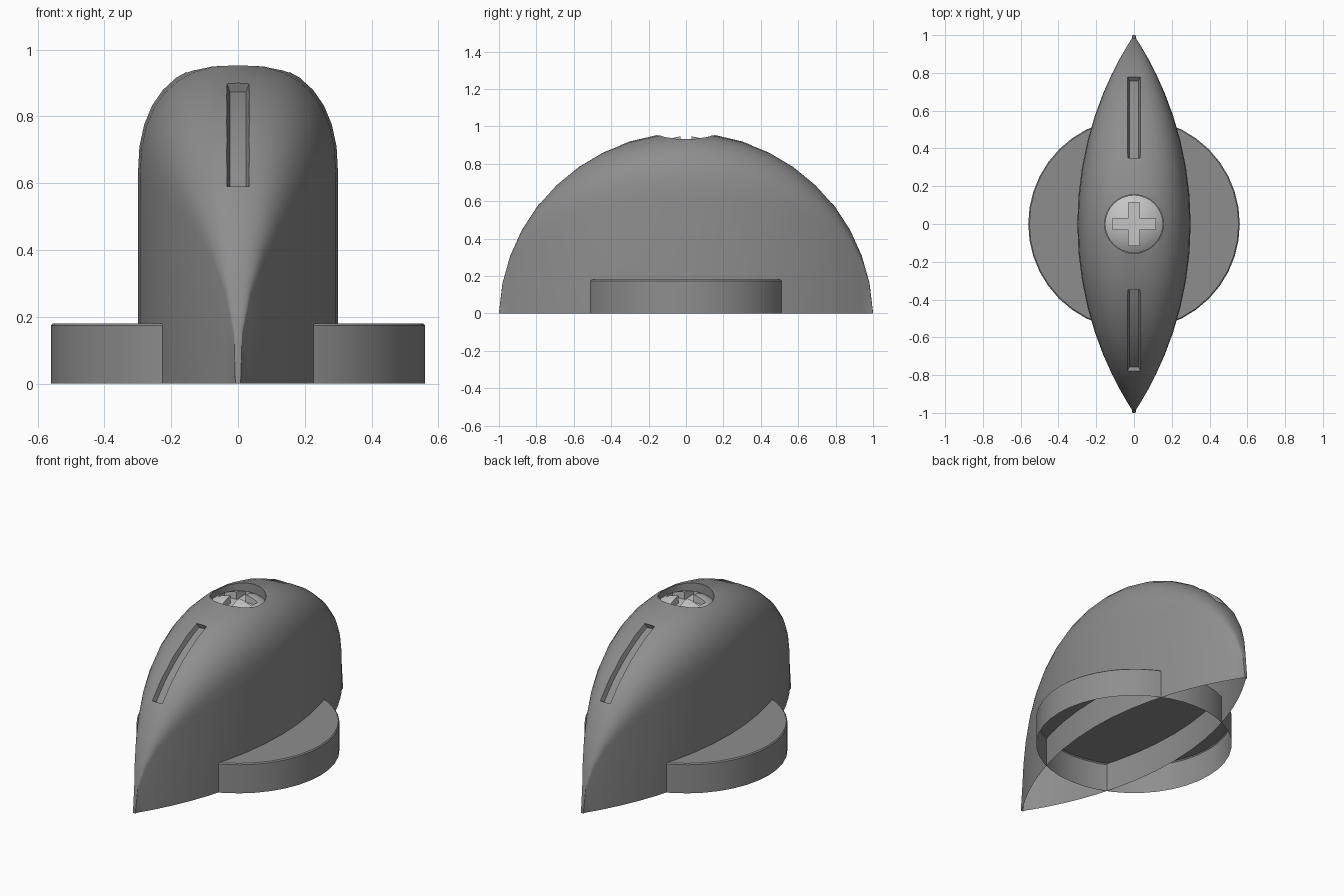
import bpy, bmesh, math

old = bpy.data.objects.get("Cube")
if old:
    bpy.data.objects.remove(old, do_unlink=True)

R, CZ = 1.0006, -0.035      # side outline: circle radius and centre height
FLOOR = 0.86                # floor of the screw hole


def material(name, value):
    m = bpy.data.materials.new(name)
    m.use_nodes = True
    col = (value, value, value, 1)
    m.diffuse_color = col
    m.node_tree.nodes["Principled BSDF"].inputs["Base Color"].default_value = col
    return m


grey = material("body grey", 0.27)
silver = material("screw silver", 0.56)


def make(name, bm, mat=None):
    bmesh.ops.recalc_face_normals(bm, faces=bm.faces)
    me = bpy.data.meshes.new(name)
    bm.to_mesh(me)
    bm.free()
    ob = bpy.data.objects.new(name, me)
    bpy.context.collection.objects.link(ob)
    if mat:
        me.materials.append(mat)
    else:
        ob.hide_render = True
    return ob


def loft(rings, closed=False):
    """Skin equal-length closed rings; cap the ends unless the loft is closed."""
    bm = bmesh.new()
    vs = [[bm.verts.new(p) for p in ring] for ring in rings]
    n = len(rings[0])
    for a, b in zip(vs, vs[1:]):
        for i in range(n):
            j = (i + 1) % n
            bm.faces.new((a[i], a[j], b[j], b[i]))
    if not closed:
        bm.faces.new(vs[0])
        bm.faces.new(vs[-1])
    return bm


def lathe(profile, segments):
    """Stack of circles from (radius, height) pairs."""
    ang = [2 * math.pi * i / segments for i in range(segments)]
    return loft([[(r * math.cos(a), r * math.sin(a), z) for a in ang]
                 for r, z in profile])


def cut(ob, cutters):
    for c in cutters:
        mod = ob.modifiers.new("cut", "BOOLEAN")
        mod.operation, mod.object, mod.solver = "DIFFERENCE", c, "EXACT"
    dg = bpy.context.evaluated_depsgraph_get()
    me = bpy.data.meshes.new_from_object(ob.evaluated_get(dg))
    ob.modifiers.clear()
    ob.data = me
    for c in cutters:
        bpy.data.objects.remove(c, do_unlink=True)


def open_bottom(ob):
    bm = bmesh.new()
    bm.from_mesh(ob.data)
    under = [f for f in bm.faces if all(v.co.z < 1e-4 for v in f.verts)]
    bmesh.ops.delete(bm, geom=under, context="FACES")
    bm.to_mesh(ob.data)
    bm.free()


def smooth(ob, degrees):
    bpy.ops.object.select_all(action="DESELECT")
    ob.select_set(True)
    bpy.context.view_layer.objects.active = ob
    bpy.ops.object.shade_smooth_by_angle(angle=math.radians(degrees))


# Knob body: lens-shaped plan, round side outline, rounded top
def section(angle):
    y, h = R * math.cos(angle), R * math.sin(angle) + CZ
    w = max(math.sqrt(1.817 ** 2 - y * y) - 1.517, 0.008)
    d = min(1.15 * w, 0.9 * h)
    half = []
    for i in range(9):
        t = math.pi / 2 * i / 8
        half.append((w * max(math.cos(t), 0) ** 0.83, h - d + d * math.sin(t) ** 0.83))
    half[-1] = (0, h)
    half.insert(0, (w, 0))
    pts = half + [(-x, z) for x, z in reversed(half[:-1])]
    return [(x, y, z) for x, z in pts]


steps = 20
start = math.radians(2.5)
body = make("knob_body", loft([section(start + (math.pi - 2 * start) * i / steps)
                               for i in range(steps + 1)]), grey)


# Pointer grooves that follow the outline, and the screw hole
def groove(side):
    rings = []
    for i in range(9):
        a = math.radians(38.8 + (69.5 - 38.8) * i / 8)
        ring = []
        for r, w in ((0.97, -0.024), (0.97, 0.024), (1.03, 0.045), (1.03, -0.045)):
            ring.append((w, side * r * math.cos(a), r * math.sin(a) + CZ))
        rings.append(ring)
    return make("groove_cutter", loft(rings))


hole = make("hole_cutter", lathe([(0.155, FLOOR), (0.155, 1.1)], 32))
cut(body, [groove(-1), groove(1), hole])
open_bottom(body)
smooth(body, 32)

# Round base with a slightly eased top edge, open below
base = make("round_base", lathe([(0.56, 0), (0.56, 0.174), (0.554, 0.18)], 40), grey)
open_bottom(base)
smooth(base, 30)

# Domed screw head with a cross recess
dome = [(0.153, FLOOR)]
for i in range(7):
    r = 0.153 * (1 - i / 6) + 0.004
    dome.append((min(r, 0.153), 0.95 - 0.05 * (r / 0.153) ** 2))
screw = make("screw_head", lathe(dome, 32), silver)


def bar(sx, sy):
    bm = bmesh.new()
    bmesh.ops.create_cube(bm, size=2)
    for v in bm.verts:
        v.co.x *= sx
        v.co.y *= sy
        v.co.z = 0.95 + 0.05 * v.co.z
    return make("slot_cutter", bm)


cut(screw, [bar(0.113, 0.03), bar(0.03, 0.113)])
smooth(screw, 30)
